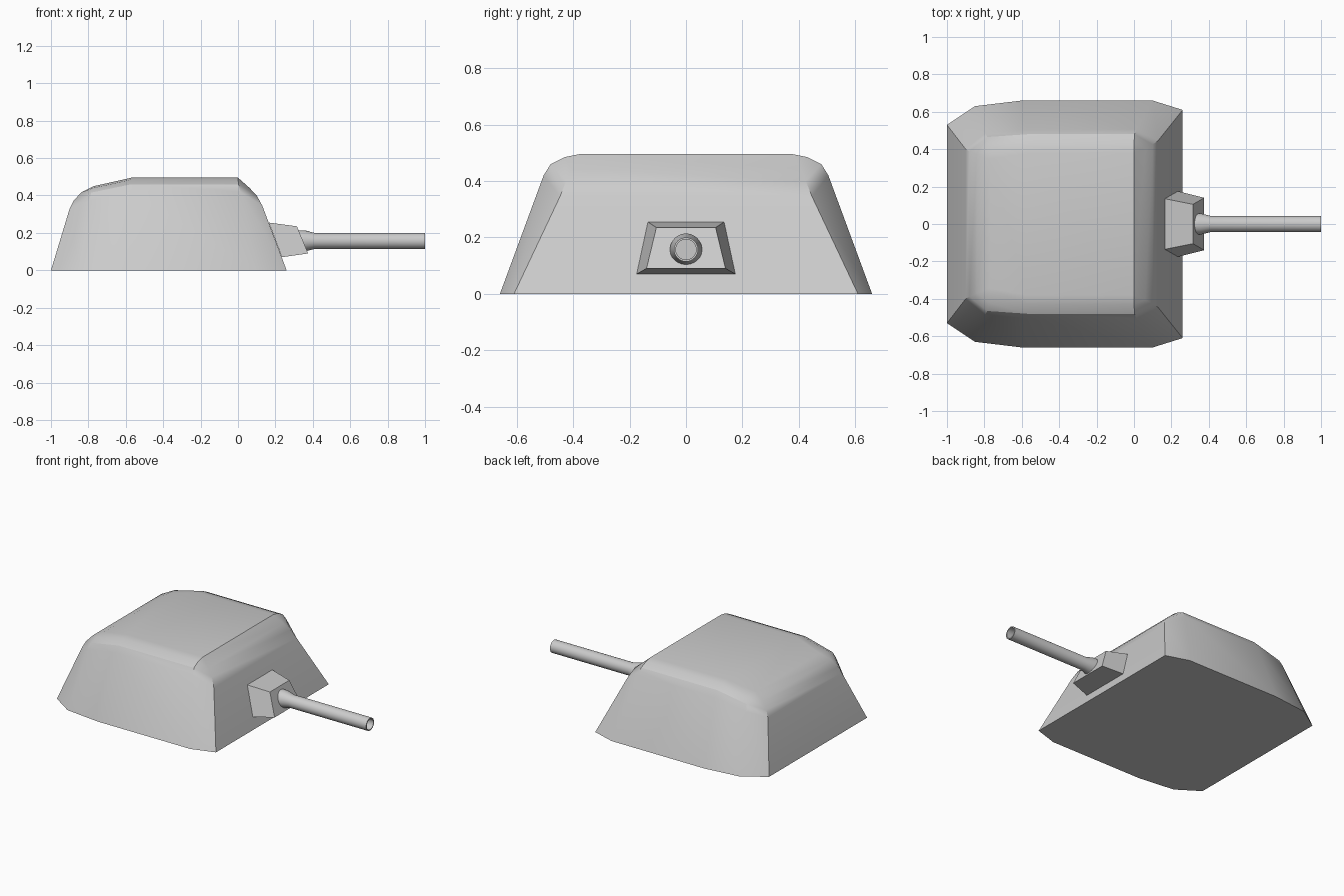
import bpy, bmesh, math

if "Cube" in bpy.data.objects:
    bpy.data.objects.remove(bpy.data.objects["Cube"])


def make_object(name, bm, angle):
    bmesh.ops.remove_doubles(bm, verts=bm.verts, dist=1e-5)
    bmesh.ops.recalc_face_normals(bm, faces=bm.faces)
    mesh = bpy.data.meshes.new(name)
    bm.to_mesh(mesh)
    bm.free()
    ob = bpy.data.objects.new(name, mesh)
    bpy.context.collection.objects.link(ob)
    bpy.ops.object.select_all(action='DESELECT')
    ob.select_set(True)
    bpy.context.view_layer.objects.active = ob
    bpy.ops.object.shade_smooth_by_angle(angle=math.radians(angle))
    return ob


def bridge(bm, a, b):
    n = len(a)
    for i in range(n):
        j = (i + 1) % n
        quad = []
        for v in (a[i], a[j], b[j], b[i]):
            if all((v.co - q.co).length > 1e-5 for q in quad):
                quad.append(v)
        if len(quad) > 2:
            bm.faces.new(quad)


# Turret shell: half outlines from back to front, mirrored into rings and lofted
levels = [
    [(-1, .53, 0), (-.85, .63, 0), (-.6, .66, 0), (.10, .66, 0), (.26, .61, 0)],
    [(-.90, .40, .33), (-.795, .485, .375), (-.57, .505, .42), (.012, .505, .42), (.13, .447, .345)],
    [(-.88, .388, .37), (-.785, .465, .415), (-.57, .48, .46), (.003, .48, .46), (.10, .425, .40)],
    [(-.84, .37, .415), (-.775, .42, .44), (-.57, .43, .485), (0, .43, .485), (.06, .405, .442)],
    [(-.77, .345, .45), (-.77, .345, .45), (-.57, .38, .495), (0, .38, .495), (0, .38, .495)],
]
bm = bmesh.new()
rings = []
for half in levels:
    full = half + [(x, -y, z) for x, y, z in reversed(half)]
    rings.append([bm.verts.new(p) for p in full])
for lower, upper in zip(rings, rings[1:]):
    bridge(bm, lower, upper)
bm.faces.new(rings[0])
# roof strips
top = rings[-1]
bm.faces.new((top[1], top[2], top[7], top[8]))
bm.faces.new((top[2], top[3], top[6], top[7]))
bmesh.ops.remove_doubles(bm, verts=bm.verts, dist=1e-5)
make_object("turret_shell", bm, 30)

# Gun mount: tapered block on the sloped front
bm = bmesh.new()
back = [(.165, .135, .255), (.165, -.135, .255), (.235, -.175, .07), (.235, .175, .07)]
front = [(.315, .105, .235), (.315, -.105, .235), (.375, -.14, .09), (.375, .14, .09)]
a, b = ([bm.verts.new(p) for p in ring] for ring in (back, front))
bridge(bm, a, b)
bm.faces.new(a)
bm.faces.new(b)
make_object("gun_mount", bm, 20)

# Gun barrel: revolved profile with a flared root and recessed muzzle
profile = [(.30, 0), (.30, .057), (.355, .057), (.41, .043), (1, .043),
           (1, .036), (.94, .036), (.94, 0)]
bm = bmesh.new()
verts = [bm.verts.new((x, 0, .157 + r)) for x, r in profile]
edges = [bm.edges.new(pair) for pair in zip(verts, verts[1:])]
bmesh.ops.spin(bm, geom=verts + edges, cent=(0, 0, .157), axis=(1, 0, 0),
               angle=2 * math.pi, steps=24, use_duplicate=False)
make_object("gun_barrel", bm, 30)
